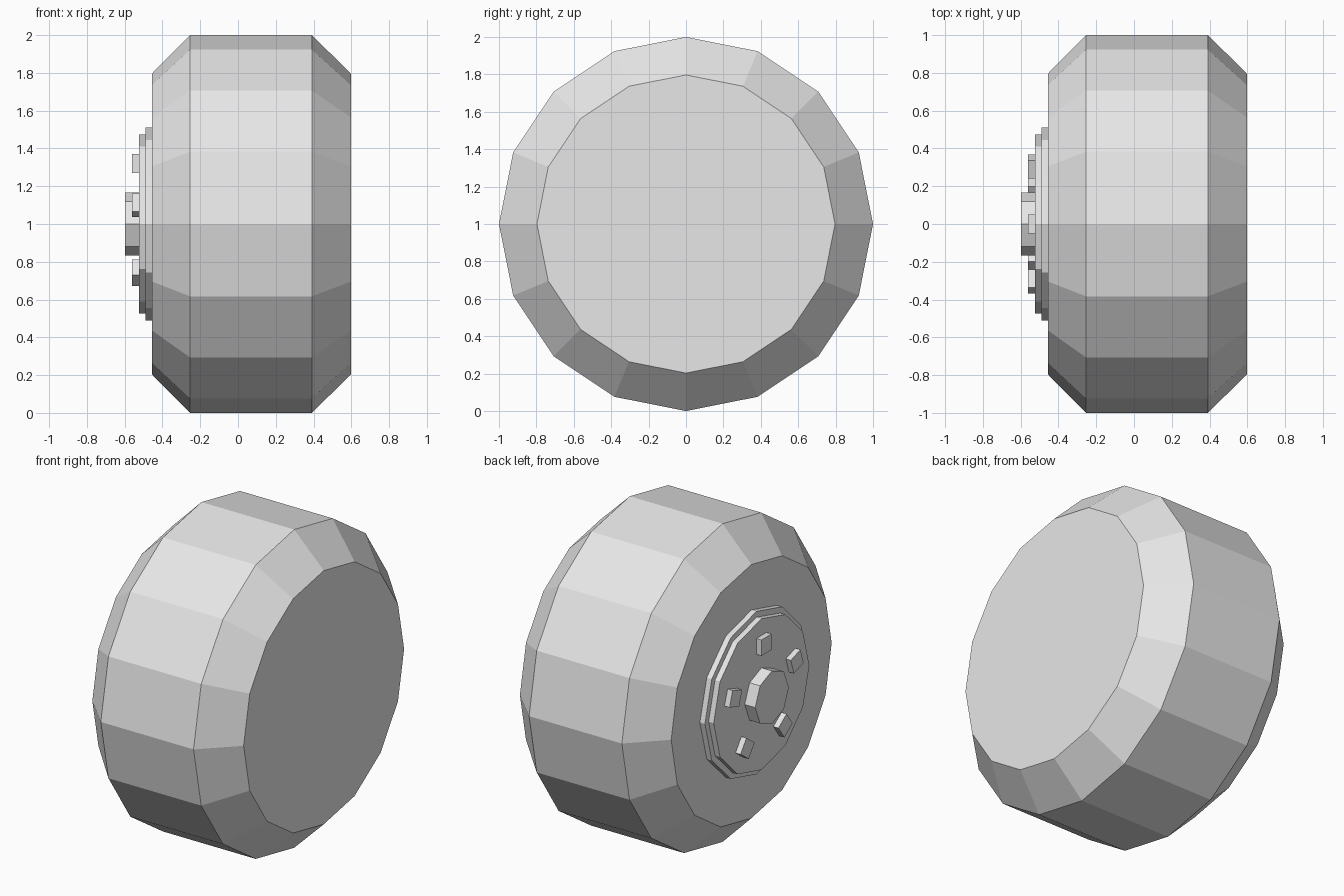
import bpy, bmesh
from math import sin, cos, pi, radians
from mathutils import Matrix

cube = bpy.data.objects.get("Cube")
if cube:
    bpy.data.objects.remove(cube, do_unlink=True)

AXLE_Z = 1.0

# One plain grey for the whole wheel
grey = bpy.data.materials.new("light_grey")
grey.use_nodes = True
colour = (0.8, 0.8, 0.8, 1)
grey.diffuse_color = colour
grey.node_tree.nodes["Principled BSDF"].inputs["Base Color"].default_value = colour


def finish(name, bm):
    """Turn a bmesh into a flat shaded object on the axle."""
    bmesh.ops.recalc_face_normals(bm, faces=bm.faces[:])
    mesh = bpy.data.meshes.new(name)
    bm.to_mesh(mesh)
    bm.free()
    mesh.materials.append(grey)
    obj = bpy.data.objects.new(name, mesh)
    obj.location.z = AXLE_Z
    bpy.context.collection.objects.link(obj)
    return obj


def lathe_x(name, profile, sides):
    """Closed solid from (x, radius) stations, with a vertex at the top."""
    bm = bmesh.new()
    rings = []
    for x, r in profile:
        angles = [2 * pi * i / sides for i in range(sides)]
        rings.append([bm.verts.new((x, r * sin(a), r * cos(a))) for a in angles])
    for a, b in zip(rings, rings[1:]):
        for i in range(sides):
            j = (i + 1) % sides
            bm.faces.new((a[i], a[j], b[j], b[i]))
    bm.faces.new(rings[0])
    bm.faces.new(rings[-1])
    return finish(name, bm)


# Tyre with chamfered shoulders
lathe_x("tyre", [(-0.455, 0.797), (-0.254, 1), (0.391, 1), (0.597, 0.797)], 16)

# Stepped rim plates and centre hub on the outer side
lathe_x("rim_outer_plate", [(-0.49, 0.512), (-0.45, 0.512)], 12)
lathe_x("rim_inner_plate", [(-0.525, 0.475), (-0.485, 0.475)], 12)
lathe_x("centre_hub", [(-0.598, 0.167), (-0.52, 0.167)], 8)

# Five square wheel nuts around the hub
for k in range(5):
    bm = bmesh.new()
    place = (Matrix.Rotation(radians(72 * k), 4, 'X')
             @ Matrix.Translation((-0.54, 0, 0.32))
             @ Matrix.Diagonal((0.04, 0.1, 0.1, 1)))
    bmesh.ops.create_cube(bm, size=1, matrix=place)
    finish(f"wheel_nut_{k + 1}", bm)
